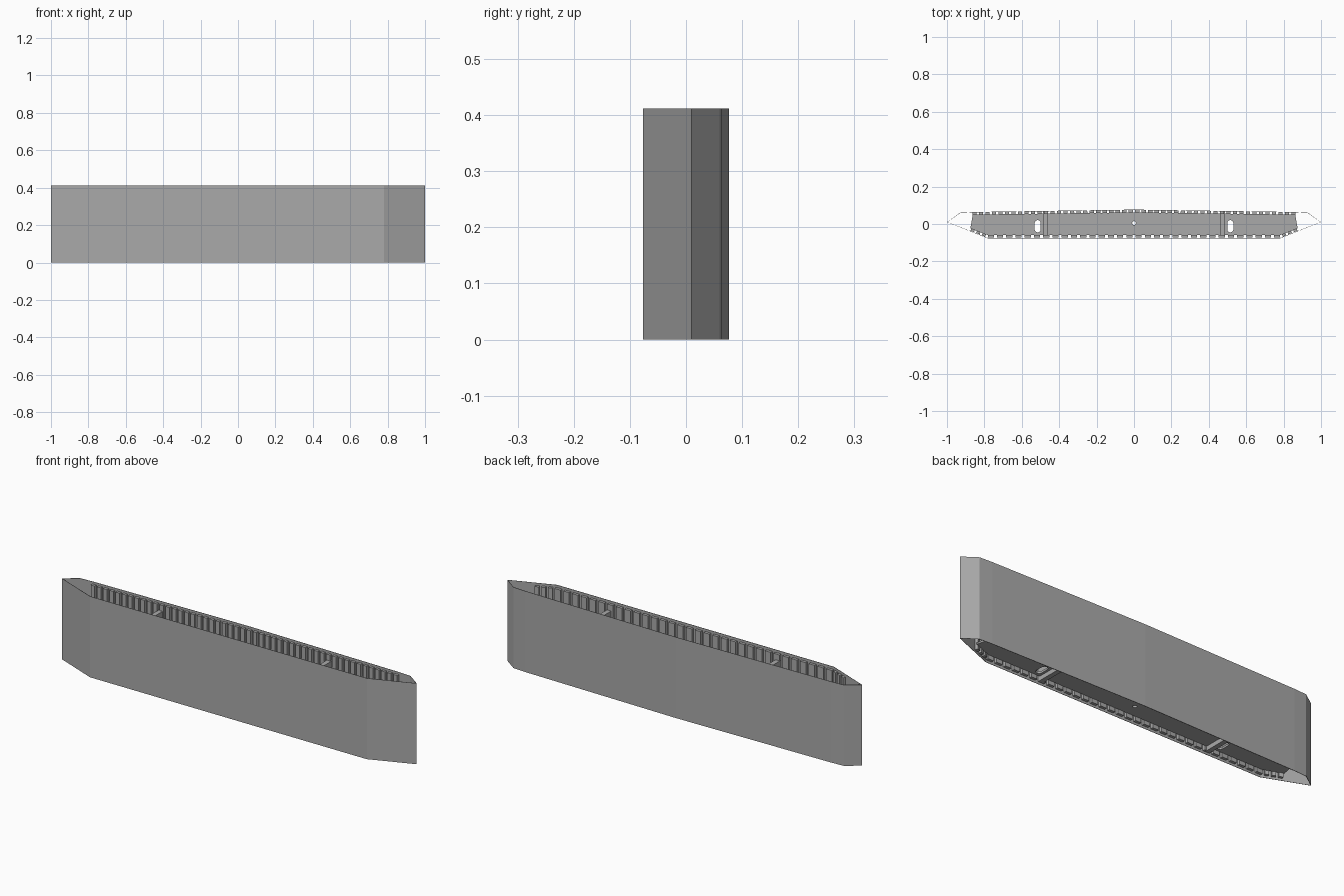
import bpy, bmesh, math
from mathutils import Vector

if "Cube" in bpy.data.objects:
    bpy.data.objects.remove(bpy.data.objects["Cube"], do_unlink=True)

HEIGHT = 0.412
grey = bpy.data.materials.new("plain grey")
grey.use_nodes = True
grey.diffuse_color = (0.4, 0.4, 0.4, 1)
grey.node_tree.nodes["Principled BSDF"].inputs["Base Color"].default_value = (0.4, 0.4, 0.4, 1)


def add_object(name, bm):
    bmesh.ops.recalc_face_normals(bm, faces=bm.faces)
    mesh = bpy.data.meshes.new(name)
    bm.to_mesh(mesh)
    bm.free()
    mesh.materials.append(grey)
    obj = bpy.data.objects.new(name, mesh)
    bpy.context.collection.objects.link(obj)
    return obj


def mirrored(half):
    """Close a right-hand outline by mirroring it over x = 0."""
    return half + [(-x, y) for x, y in reversed(half) if x > 0]


def add_prism(bm, points, z0, z1):
    low = [bm.verts.new((x, y, z0)) for x, y in points]
    high = [bm.verts.new((x, y, z1)) for x, y in points]
    bm.faces.new(low[::-1])
    bm.faces.new(high)
    for i in range(len(points)):
        j = (i + 1) % len(points)
        bm.faces.new((low[i], low[j], high[j], high[i]))


def rib_row(bm, start, end, count, width, depth, z0, z1):
    """Upright ribs along a wall, reaching inward to its left."""
    a, b = Vector(start), Vector(end)
    along = (b - a).normalized()
    inward = Vector((-along.y, along.x))
    for i in range(count):
        c = a.lerp(b, (i + 0.5) / count)
        side = along * width / 2
        add_prism(bm, [c - side, c + side, c + side + inward * depth,
                       c - side + inward * depth], z0, z1)


def stadium(cx, cy, half_w, half_h, steps=8):
    """Rounded slot outline."""
    pts = []
    for sign in (1, -1):
        for i in range(steps + 1):
            t = math.pi * i / steps
            pts.append((cx + sign * half_w * math.cos(t),
                        cy + sign * (half_h - half_w + half_w * math.sin(t))))
    return pts


# Thin outer wall, open at top and bottom
outline = mirrored([(0, -0.077), (0.78, -0.077), (1, 0.01), (0.93, 0.06),
                    (0.86, 0.064), (0, 0.077)])
bm = bmesh.new()
low = [bm.verts.new((x, y, 0)) for x, y in outline]
high = [bm.verts.new((x, y, HEIGHT)) for x, y in outline]
for i in range(len(outline)):
    j = (i + 1) % len(outline)
    bm.faces.new((low[i], low[j], high[j], high[i]))
wall = add_object("outer_wall", bm)
thick = wall.modifiers.new("thickness", "SOLIDIFY")
thick.thickness = 0.002
thick.offset = -1

# Inner floor plate with two slots and a centre hole
floor = mirrored([(0, -0.06), (0.78, -0.06), (0.875, -0.024), (0.862, 0.05), (0, 0.062)])
loops = [floor, stadium(0.515, -0.012, 0.016, 0.033),
         stadium(-0.515, -0.012, 0.016, 0.033), stadium(0, 0.005, 0.01, 0.0101)]
curve = bpy.data.curves.new("floor_outline", "CURVE")
curve.dimensions = "2D"
curve.fill_mode = "BOTH"
curve.extrude = 0.005
for pts in loops:
    spline = curve.splines.new("POLY")
    spline.points.add(len(pts) - 1)
    for p, (x, y) in zip(spline.points, pts):
        p.co = (x, y, 0, 1)
    spline.use_cyclic_u = True
curve.materials.append(grey)
plate = bpy.data.objects.new("floor_plate", curve)
plate.location.z = 0.035
bpy.context.collection.objects.link(plate)

# Upright ribs lining the inside of the walls
bm = bmesh.new()
rib_row(bm, (-0.79, -0.073), (0.79, -0.073), 32, 0.033, 0.014, 0.01, 0.4)
rib_row(bm, (0.79, -0.07), (0.88, -0.034), 3, 0.02, 0.014, 0.01, 0.4)
rib_row(bm, (-0.88, -0.034), (-0.79, -0.07), 3, 0.02, 0.014, 0.01, 0.4)
add_object("front_ribs", bm)
bm = bmesh.new()
rib_row(bm, (0.87, 0.062), (0, 0.075), 25, 0.022, 0.014, 0.01, 0.4)
rib_row(bm, (0, 0.075), (-0.87, 0.062), 25, 0.022, 0.014, 0.01, 0.4)
add_object("back_ribs", bm)

# Cross braces joining front and back
for name, x in (("left_brace", 0.475), ("right_brace", -0.475)):
    bm = bmesh.new()
    add_prism(bm, [(x - 0.012, -0.07), (x + 0.012, -0.07),
                   (x + 0.012, 0.066), (x - 0.012, 0.066)], 0.008, 0.37)
    add_object(name, bm)
